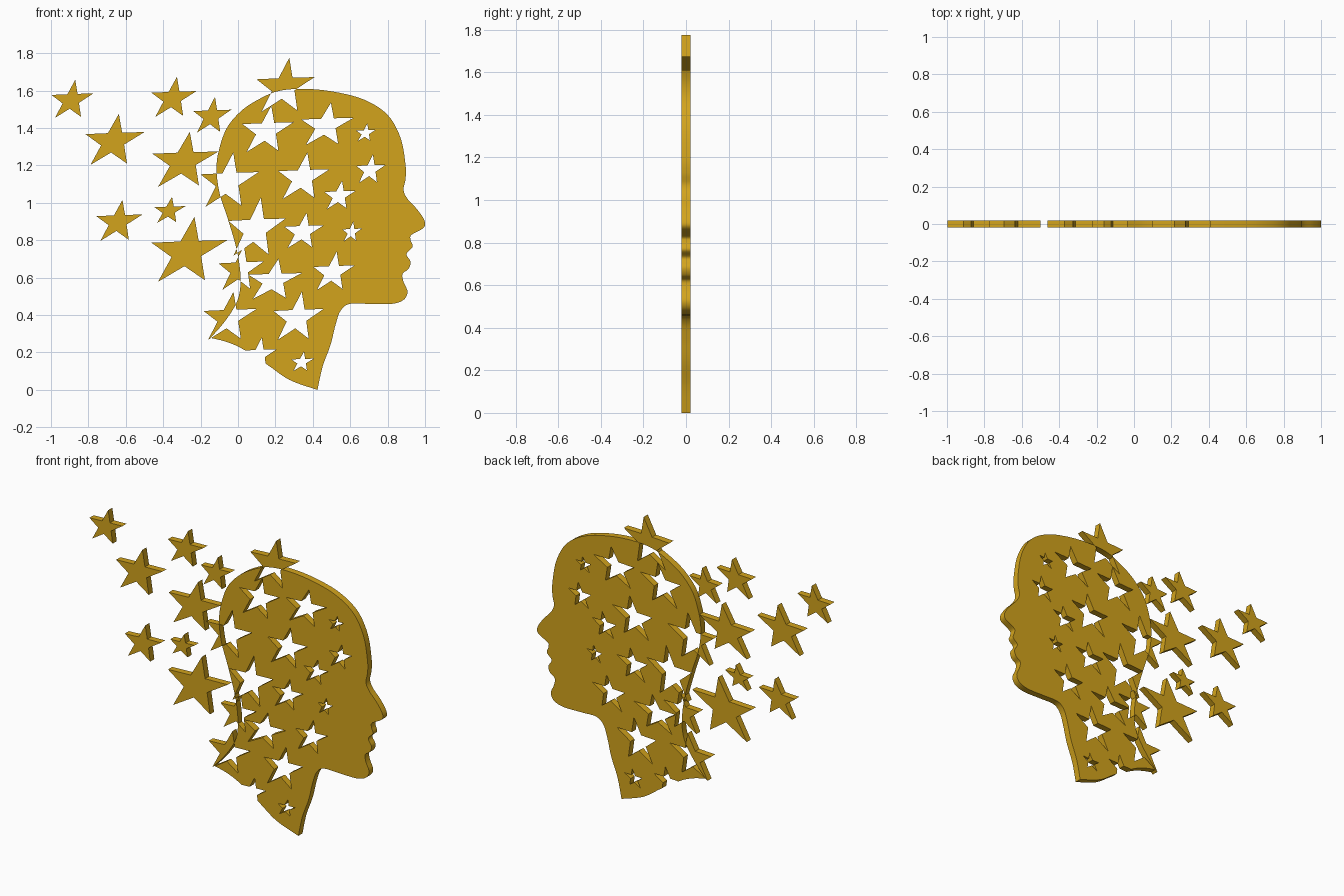
import bpy, math
from mathutils import Vector
from mathutils.geometry import delaunay_2d_cdt

if "Cube" in bpy.data.objects:
    bpy.data.objects.remove(bpy.data.objects["Cube"])

HALF = 0.02            # half the plate thickness
S, X0, Z0 = 187.0, 238.5, 390.0   # drawing units per unit, drawing origin (y down)

gold = bpy.data.materials.new("gold")
gold.diffuse_color = (0.65, 0.37, 0.012, 1)
gold.use_nodes = True
gold.node_tree.nodes["Principled BSDF"].inputs["Base Color"].default_value = gold.diffuse_color


def world(p):
    return Vector(((p[0] - X0) / S, (Z0 - p[1]) / S))


def smooth(points, steps=6):
    """Catmull-Rom curve through the points, without the last one."""
    p = [points[0]] + points + [points[-1]]
    out = []
    for i in range(1, len(p) - 2):
        a, b, c, d = (Vector(q) for q in p[i - 1:i + 3])
        for k in range(steps):
            t = k / steps
            out.append(0.5 * (2 * b + (c - a) * t + (2 * a - 5 * b + 4 * c - d) * t * t
                              + (3 * b - a - 3 * c + d) * t ** 3))
    return out


def star(x0, x1, top, bottom):
    """Slanted five-pointed star fitted in a box of the drawing."""
    pts = []
    for i in range(10):
        a, r = math.pi / 2 - i * math.pi / 5, (0.39 if i % 2 else 1)
        x, z = r * math.cos(a), r * math.sin(a)
        pts.append((x + 0.18 * z, z + 0.04 * x))
    xs, zs = [p[0] for p in pts], [p[1] for p in pts]
    return [world((x0 + (x1 - x0) * (x - min(xs)) / (max(xs) - min(xs)),
                   bottom + (top - bottom) * (z - min(zs)) / (max(zs) - min(zs))))
            for x, z in pts]


def inside(p, loop):
    hit = False
    for a, b in zip(loop, loop[1:] + loop[:1]):
        if (a.y > p.y) != (b.y > p.y) and p.x < a.x + (p.y - a.y) * (b.x - a.x) / (b.y - a.y):
            hit = not hit
    return hit


def plate(name, loops, solid):
    """Flat plate: triangulate all loops, keep the solid areas, give thickness."""
    pts, edges = [], []
    for loop in loops:
        n = len(pts)
        pts += loop
        edges += [(n + i, n + (i + 1) % len(loop)) for i in range(len(loop))]
    vs, _, fs, *_ = delaunay_2d_cdt(pts, edges, [], 0, 1e-5)
    front = []
    for f in fs:
        a, b, c = (vs[i] for i in f)
        area = (b - a).cross(c - a)
        if abs(area) > 1e-9 and solid((a + b + c) / 3):
            front.append(tuple(f) if area > 0 else tuple(reversed(f)))
    n = len(vs)
    verts = [(v.x, -HALF, v.y) for v in vs] + [(v.x, HALF, v.y) for v in vs]
    faces = front + [tuple(i + n for i in reversed(f)) for f in front]
    directed = {(f[i], f[(i + 1) % 3]) for f in front for i in range(3)}
    faces += [(b, a, a + n, b + n) for a, b in directed if (b, a) not in directed]
    used = sorted({i for f in faces for i in f})
    remap = {v: i for i, v in enumerate(used)}
    me = bpy.data.meshes.new(name)
    me.from_pydata([verts[i] for i in used], [], [tuple(remap[i] for i in f) for f in faces])
    me.shade_smooth()
    me.set_sharp_from_angle(angle=math.radians(30))
    me.materials.append(gold)
    ob = bpy.data.objects.new(name, me)
    bpy.context.collection.objects.link(ob)
    return ob


# Head profile: nape, crown, face, jaw, throat, then the neck base
profile = [(211, 338), (225, 322), (237, 303), (241, 285), (240, 265), (236, 245), (228, 218),
           (220, 193), (217, 168), (220, 148), (228, 127), (243, 110), (262, 98), (280, 91),
           (305, 89), (335, 92), (365, 100), (388, 115), (401, 138), (406, 165), (406, 179),
           (404, 190), (408, 199), (418, 210), (425, 221), (424, 228), (412, 235), (411, 240),
           (413, 247), (407, 254), (411, 262), (409, 269), (403, 274), (404, 282), (408, 292),
           (404, 300), (392, 304), (370, 304), (350, 304), (341, 311), (336, 325), (331, 345),
           (323, 367), (318, 390)]
base = [(318, 390), (290, 380), (268, 365), (243, 349), (227, 342), (211, 338)]
head = [world(p) for p in smooth(profile) + smooth(base)]

# Star holes inside the head
holes = [star(*b) for b in [
    (243, 294, 106, 152), (302, 354, 103, 145), (357, 376, 124, 141), (357, 386, 155, 183),
    (279, 330, 153, 199), (325, 356, 181, 209), (285, 324, 213, 248), (343, 362, 222, 241),
    (314, 355, 252, 290), (249, 302, 259, 299), (274, 324, 292, 340), (292, 314, 352, 371),
    (243, 277, 338, 370)]]

# Stars crossing the head edge: hole inside, solid outside
crossing = [star(*b) for b in [
    (257, 315, 58, 112), (201, 259, 153, 207), (219, 264, 246, 290),
    (204, 257, 292, 340), (229, 286, 198, 256)]]


def head_solid(p):
    in_cross = any(inside(p, s) for s in crossing)
    if inside(p, head):
        return not in_cross and not any(inside(p, s) for s in holes)
    return in_cross


plate("head_silhouette", [head] + holes + crossing, head_solid)

# Loose stars drifting off behind the head
for i, b in enumerate([(52, 94, 80, 118), (86, 145, 114, 165), (152, 197, 77, 117),
                       (194, 232, 97, 133), (153, 219, 132, 187), (97, 143, 200, 241),
                       (155, 186, 197, 223), (152, 228, 217, 282)]):
    s = star(*b)
    plate(f"loose_star_{i + 1}", [s], lambda p, s=s: inside(p, s))
